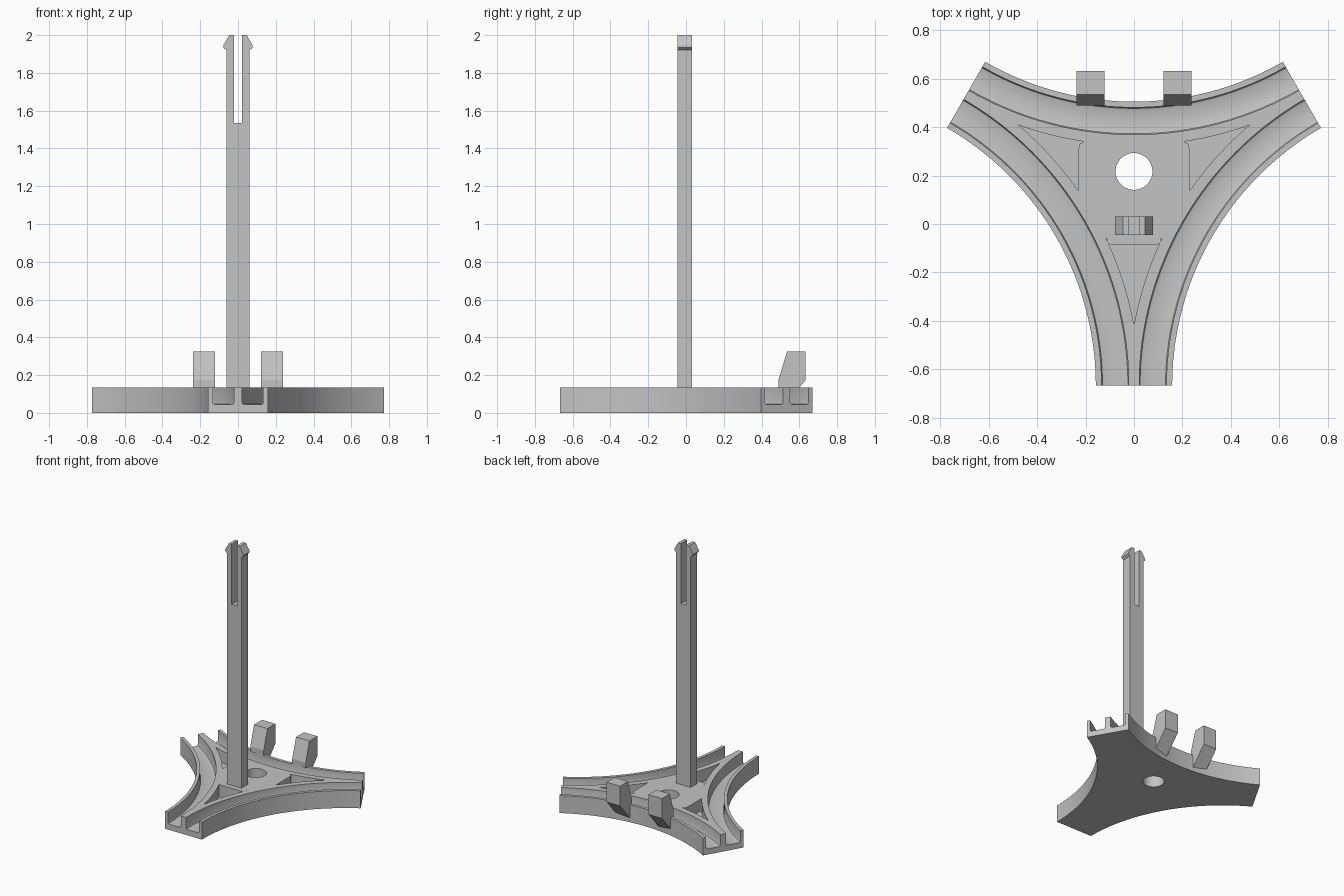
import bpy, bmesh, math
from mathutils import Vector

if "Cube" in bpy.data.objects:
    bpy.data.objects.remove(bpy.data.objects["Cube"])

CY = 0.133         # y of the three-fold symmetry centre
ARM = 0.8          # centre to arm end
TOP, FLOOR = 0.135, 0.044

grey = bpy.data.materials.new("plain grey")
grey.diffuse_color = (0.55, 0.55, 0.55, 1)
grey.use_nodes = True
grey.node_tree.nodes["Principled BSDF"].inputs["Base Color"].default_value = grey.diffuse_color


def make_object(name, bm):
    bmesh.ops.recalc_face_normals(bm, faces=bm.faces)
    mesh = bpy.data.meshes.new(name)
    bm.to_mesh(mesh)
    bm.free()
    mesh.materials.append(grey)
    ob = bpy.data.objects.new(name, mesh)
    bpy.context.collection.objects.link(ob)
    return ob


def prism(name, outline, direction):
    """Extrude a closed outline of 3D points along a vector."""
    bm = bmesh.new()
    face = bm.faces.new([bm.verts.new(p) for p in outline])
    new = bmesh.ops.extrude_face_region(bm, geom=[face])["geom"]
    verts = [g for g in new if isinstance(g, bmesh.types.BMVert)]
    bmesh.ops.translate(bm, verts=verts, vec=Vector(direction))
    return make_object(name, bm)


def arc_point(k, r, phi):
    """Point on the k-th concave side, phi measured from its middle."""
    a = math.radians(90 - 120 * k)
    return (2 * ARM * math.cos(a) - r * math.cos(a + phi),
            CY + 2 * ARM * math.sin(a) - r * math.sin(a + phi))


def three_sided(r, half, z, ends, n=40):
    """Outline made of three concave arcs; ends keeps both arc end points."""
    return [(*arc_point(k, r, half * (2 * i / n - 1)), z)
            for k in range(3) for i in range(n + (1 if ends else 0))]


def cut(target, cutter):
    mod = target.modifiers.new("cut", 'BOOLEAN')
    mod.operation = 'DIFFERENCE'
    mod.solver = 'EXACT'
    mod.object = cutter
    bpy.context.view_layer.objects.active = target
    bpy.ops.object.modifier_apply(modifier=mod.name)
    bpy.data.objects.remove(cutter)


# Base plate with three flat-ended arms
base = prism("base", three_sided(1.228, math.radians(30), 0, True), (0, 0, TOP))

# Curved channel along each side, with softly rounded floor corners
R1, R2, F = 1.252, 1.364, 0.012
section = [(R1, 0.2), (R1, FLOOR + F), (R1 + 0.3 * F, FLOOR + 0.3 * F), (R1 + F, FLOOR),
           (R2 - F, FLOOR), (R2 - 0.3 * F, FLOOR + 0.3 * F), (R2, FLOOR + F), (R2, 0.2)]
for k in range(3):
    bm = bmesh.new()
    rings = []
    for i in range(45):
        phi = math.radians(-33 + 1.5 * i)
        rings.append([bm.verts.new((*arc_point(k, r, phi), z)) for r, z in section])
    m = len(section)
    for a, b in zip(rings, rings[1:]):
        for j in range(m):
            bm.faces.new((a[j], a[(j + 1) % m], b[(j + 1) % m], b[j]))
    bm.faces.new(rings[0])
    bm.faces.new(rings[-1])
    cut(base, make_object("channel_cutter", bm))

# Pointed pockets: a concave triangle minus the raised middle platform
RP = 1.408
tip = ARM - math.sqrt(ARM ** 2 - (4 * ARM ** 2 - RP ** 2))
half = math.asin(tip * math.cos(math.radians(30)) / RP)
pocket = prism("pocket_cutter", three_sided(RP, half, FLOOR, False), (0, 0, 0.2))
side = [(0.09, -0.087), (0.107, -0.08), (0.112, -0.06), (0.2, -0.06), (0.23, 0.0),
        (0.23, 0.31), (0.224, 0.33), (0.205, 0.341), (0.2, 0.45)]
platform = [(x, y, -0.1) for x, y in side] + [(-x, y, -0.1) for x, y in reversed(side)]
cut(pocket, prism("platform_cutter", platform, (0, 0, 0.5)))
cut(base, pocket)

# Round through hole
circle = [(0.076 * math.cos(t * math.tau / 48), 0.217 + 0.076 * math.sin(t * math.tau / 48), -0.1)
          for t in range(48)]
cut(base, prism("hole_cutter", circle, (0, 0, 0.5)))

bpy.ops.object.select_all(action='DESELECT')
base.select_set(True)
bpy.context.view_layer.objects.active = base
bpy.ops.object.shade_smooth_by_angle(angle=math.radians(25))

# Tall post with a split, barbed snap-fit top
half_post = [(0.062, 0.13), (0.062, 1.92), (0.078, 1.935), (0.078, 1.945),
             (0.046, 2.0), (0.022, 2.0), (0.022, 1.535)]
post = [(x, -0.046, z) for x, z in half_post] + [(-x, -0.046, z) for x, z in reversed(half_post)]
prism("post", post, (0, 0.077, 0))

# Two hooks leaning out over the back wall
hook = [(0.489, 0.134), (0.489, 0.174), (0.535, 0.325), (0.632, 0.325),
        (0.632, 0.172), (0.512, 0.035), (0.506, 0.035), (0.506, 0.134)]
for name, x in (("left_hook", -0.237), ("right_hook", 0.122)):
    prism(name, [(x, y, z) for y, z in hook], (0.115, 0, 0))
